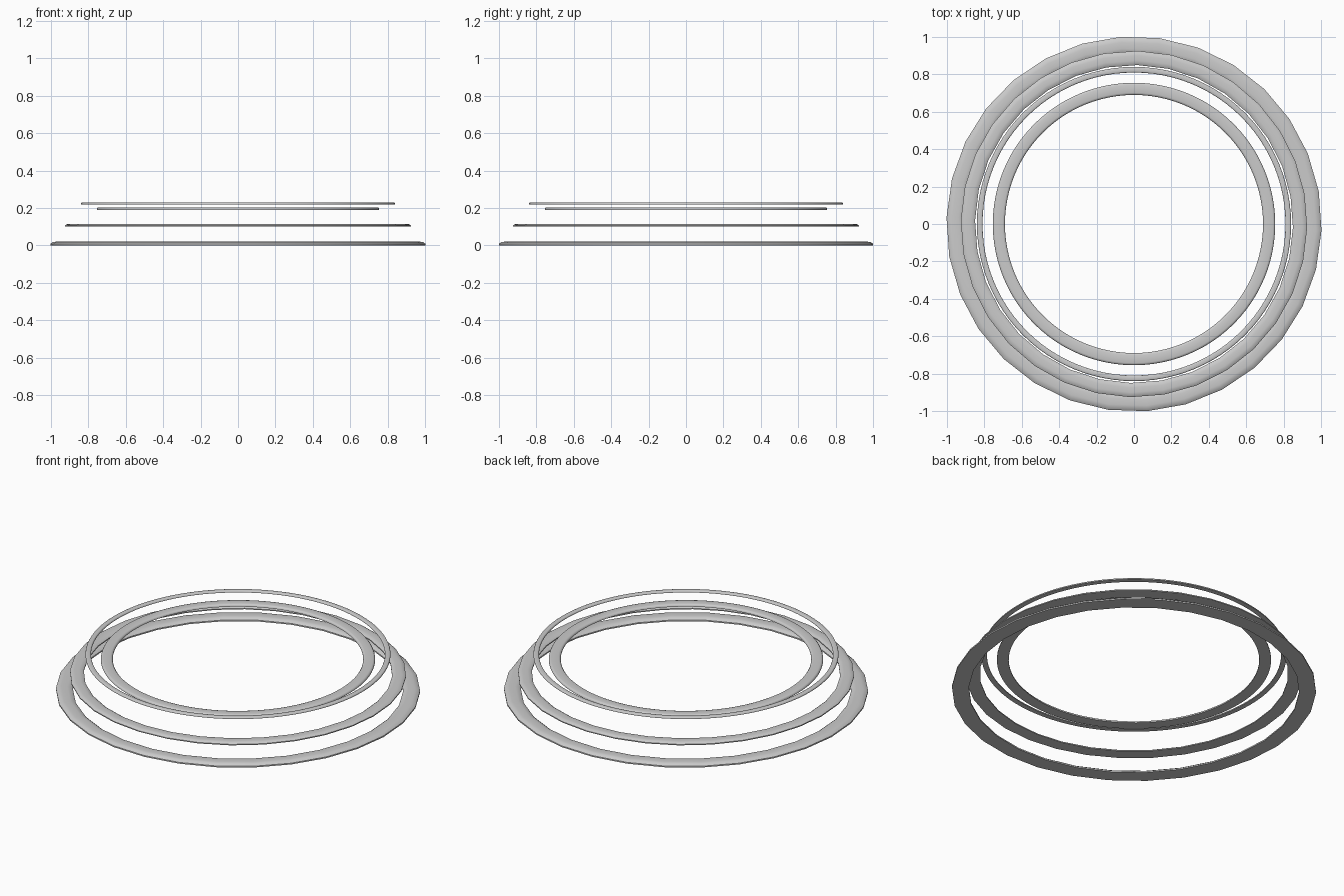
import bpy, bmesh, math

if "Cube" in bpy.data.objects:
    bpy.data.objects.remove(bpy.data.objects["Cube"])


def ring(name, profile, sides, phase=0):
    # Revolve a closed (radius, height) profile around z
    bm = bmesh.new()
    loops = []
    for i in range(sides):
        a = 2 * math.pi * i / sides + math.radians(phase)
        loops.append([bm.verts.new((r * math.cos(a), r * math.sin(a), z)) for r, z in profile])
    n = len(profile)
    for i in range(sides):
        p, q = loops[i], loops[(i + 1) % sides]
        for j in range(n):
            k = (j + 1) % n
            bm.faces.new((p[j], q[j], q[k], p[k]))
    bmesh.ops.recalc_face_normals(bm, faces=bm.faces)
    mesh = bpy.data.meshes.new(name)
    bm.to_mesh(mesh)
    bm.free()
    ob = bpy.data.objects.new(name, mesh)
    bpy.context.collection.objects.link(ob)
    bpy.context.view_layer.objects.active = ob
    ob.select_set(True)
    bpy.ops.object.shade_smooth_by_angle(angle=math.radians(40))
    ob.select_set(False)


def band(inner, outer, z0, z1, bevel):
    # Flat-bottomed band with softened top edges
    h = z1 - z0
    return [(inner, z0), (outer, z0), (outer, z0 + h * 0.4),
            (outer - bevel * 0.4, z0 + h * 0.85), (outer - bevel, z1),
            (inner + bevel, z1), (inner + bevel * 0.4, z0 + h * 0.85),
            (inner, z0 + h * 0.4)]


ring("bottom_ring", band(0.91, 1.003, 0.0, 0.02, 0.03), 30, 10)
ring("second_ring", band(0.85, 0.926, 0.10, 0.115, 0.025), 32, 10)
ring("inner_ring", band(0.69, 0.755, 0.19, 0.204, 0.012), 96)
ring("top_ring", band(0.81, 0.84, 0.22, 0.23, 0.006), 96)
